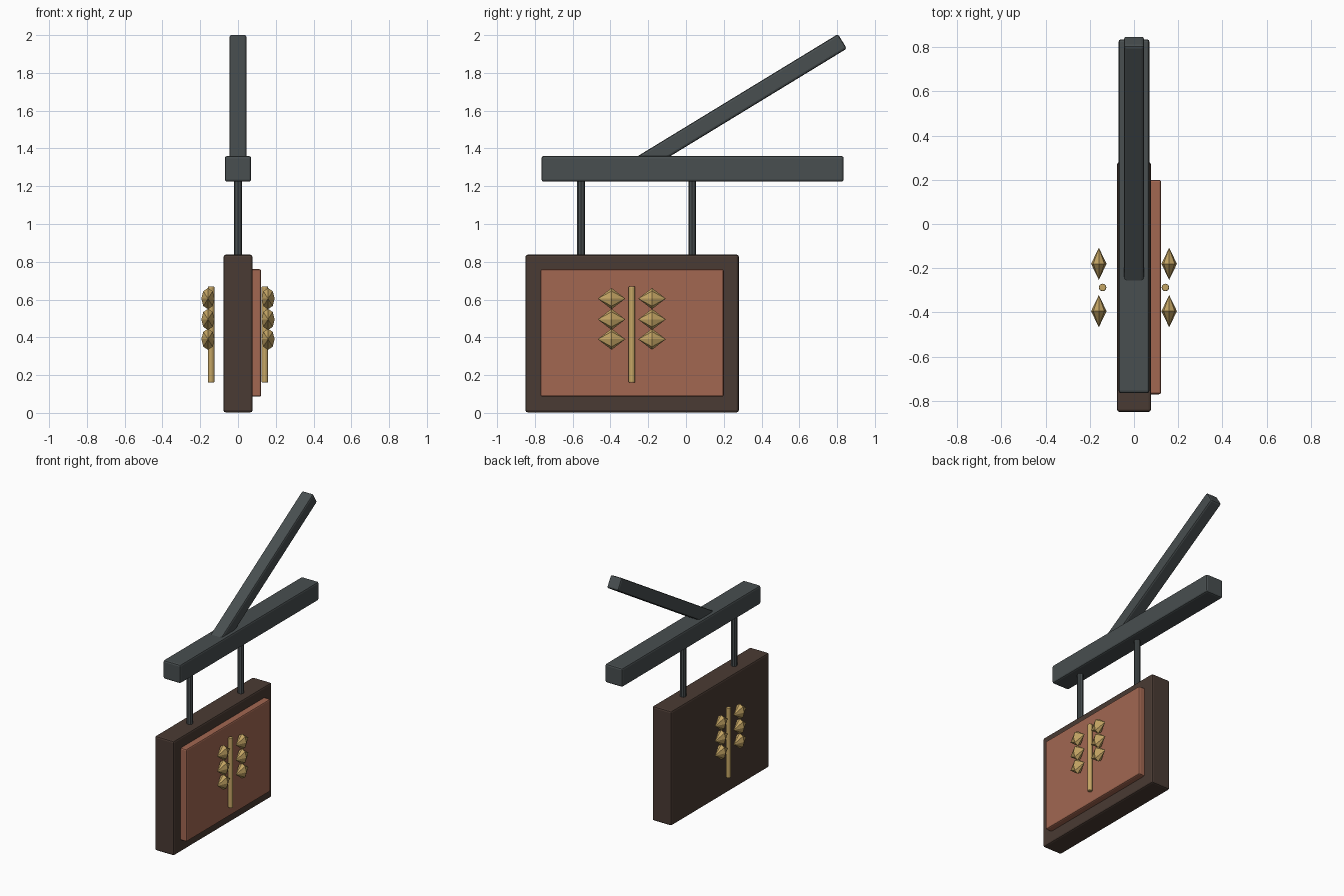
import bpy, bmesh, math
from mathutils import Matrix, Vector

cube = bpy.data.objects.get("Cube")
if cube:
    bpy.data.objects.remove(cube, do_unlink=True)


def material(name, rgb):
    m = bpy.data.materials.new(name)
    m.use_nodes = True
    m.diffuse_color = (*rgb, 1)
    m.node_tree.nodes["Principled BSDF"].inputs["Base Color"].default_value = (*rgb, 1)
    return m


iron = material("dark_iron", (0.065, 0.077, 0.08))
wood = material("dark_wood", (0.068, 0.043, 0.033))
clay = material("clay_panel", (0.36, 0.135, 0.083))
gold = material("wheat_gold", (0.56, 0.38, 0.13))


def finish(name, bm, mat, bevel=0):
    mesh = bpy.data.meshes.new(name)
    bm.to_mesh(mesh)
    bm.free()
    mesh.materials.append(mat)
    ob = bpy.data.objects.new(name, mesh)
    bpy.context.collection.objects.link(ob)
    if bevel:
        mod = ob.modifiers.new("soft_edges", "BEVEL")
        mod.width = bevel
        mod.segments = 2
    return ob


def box(name, mat, centre, size, bevel, tilt=0):
    bm = bmesh.new()
    bmesh.ops.create_cube(bm, size=1, matrix=Matrix.Diagonal((*size, 1)))
    ob = finish(name, bm, mat, bevel)
    ob.location = centre
    ob.rotation_euler.x = tilt
    return ob


def rod(name, mat, x, y, z0, z1, radius, sides, bevel=0):
    bm = bmesh.new()
    bmesh.ops.create_cone(bm, cap_ends=True, segments=sides, radius1=radius,
                          radius2=radius, depth=z1 - z0)
    ob = finish(name, bm, mat, bevel)
    ob.location = (x, y, (z0 + z1) / 2)
    return ob


def grain(name, x, y, z):
    # faceted double cone with its points along y
    bm = bmesh.new()
    bmesh.ops.create_uvsphere(bm, u_segments=8, v_segments=2, radius=1)
    bmesh.ops.transform(bm, verts=bm.verts, matrix=Matrix.Diagonal(
        (0.035, 0.073, 0.056, 1)) @ Matrix.Rotation(math.pi / 2, 4, "X"))
    ob = finish(name, bm, gold)
    ob.location = (x, y, z)


# Hanging board and its raised panel on one side
box("sign_board", wood, (0, -0.285, 0.42), (0.154, 1.13, 0.835), 0.012)
box("sign_panel", clay, (0.09, -0.285, 0.423), (0.066, 0.97, 0.675), 0.01)

# Bracket: beam, slanted brace and hanger rods
box("beam", iron, (0, 0.035, 1.292), (0.14, 1.6, 0.136), 0.012)
low, high = Vector((0, -0.25, 1.31)), Vector((0, 0.828, 1.967))
span = high - low
box("brace", iron, (low + high) / 2, (0.092, span.length, 0.09), 0.012,
    math.atan2(span.z, span.y))
for label, y in (("front", -0.555), ("back", 0.033)):
    rod(label + "_hanger", iron, 0, y, 0.82, 1.24, 0.021, 8)

# Wheat ear on both sides: a stalk with three pairs of grains
for side, s in (("left", 1), ("right", -1)):
    rod(side + "_stalk", gold, s * 0.142, -0.287, 0.16, 0.67, 0.018, 8, 0.005)
    for row, z in enumerate((0.39, 0.495, 0.605)):
        for label, y in (("front", -0.394), ("back", -0.18)):
            grain(f"{side}_{label}_grain_{row + 1}", s * 0.159, y, z)
